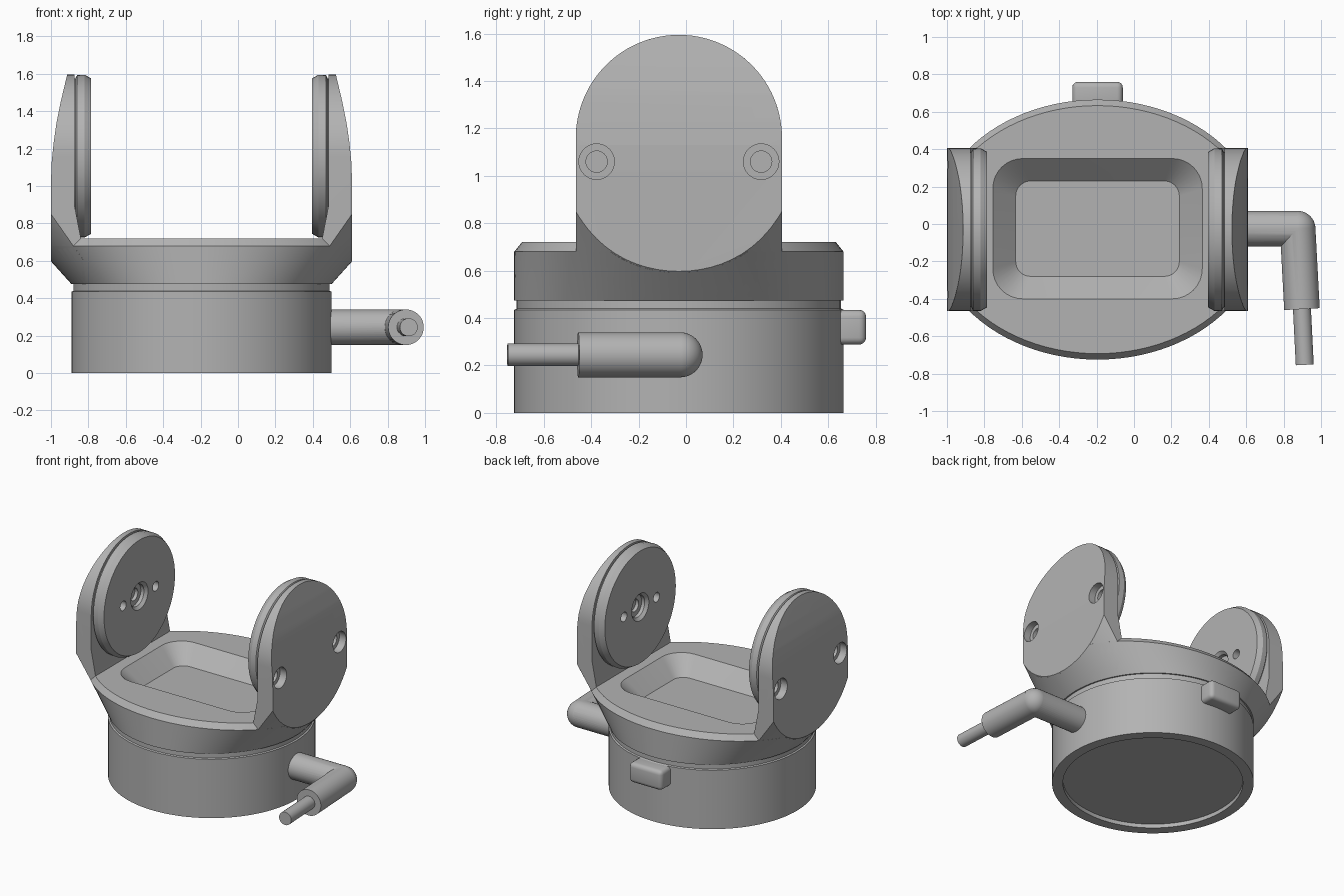
import bpy, bmesh
from math import pi, sin, cos
from mathutils import Vector, Matrix

CENTRE = Vector((-0.195, -0.03, 0))   # axis of the round base

cube = bpy.data.objects.get("Cube")
if cube:
    bpy.data.objects.remove(cube, do_unlink=True)

grey = bpy.data.materials.new("mid_grey")
grey.use_nodes = True
grey.diffuse_color = (0.45, 0.45, 0.45, 1)
grey.node_tree.nodes["Principled BSDF"].inputs["Base Color"].default_value = (0.45, 0.45, 0.45, 1)


def finish(name, bm):
    bmesh.ops.remove_doubles(bm, verts=bm.verts, dist=1e-5)
    bmesh.ops.recalc_face_normals(bm, faces=bm.faces)
    mesh = bpy.data.meshes.new(name)
    bm.to_mesh(mesh)
    bm.free()
    mesh.materials.append(grey)
    ob = bpy.data.objects.new(name, mesh)
    bpy.context.collection.objects.link(ob)
    return ob


def loft(name, rings):
    """Closed solid through rings holding equal numbers of points."""
    bm = bmesh.new()
    loops = [[bm.verts.new(p) for p in ring] for ring in rings]
    n = len(loops[0])
    for a, b in zip(loops, loops[1:]):
        for i in range(n):
            j = (i + 1) % n
            bm.faces.new((a[i], a[j], b[j], b[i]))
    bm.faces.new(loops[0])
    bm.faces.new(loops[-1])
    return finish(name, bm)


def ellipse(a, b, z, n=96):
    return [(a * cos(2 * pi * i / n), b * sin(2 * pi * i / n), z) for i in range(n)]


def turned(name, profile, n=64):
    """Lathe of (radius, height) pairs around z."""
    return loft(name, [ellipse(r, r, z, n) for r, z in profile])


def along_x(ob, y, z):
    """Turn a z-axis part so its axis is +x, passing through y, z."""
    ob.data.transform(Matrix.Translation((0, y, z)) @ Matrix.Rotation(pi / 2, 4, 'Y'))
    return ob


def rounded_rect(hx, hy, r, cy, z, n=8):
    pts = []
    for k, (sx, sy) in enumerate([(1, 1), (-1, 1), (-1, -1), (1, -1)]):
        for i in range(n + 1):
            t = (k + i / n) * pi / 2
            pts.append((sx * (hx - r) + r * cos(t), cy + sy * (hy - r) + r * sin(t), z))
    return pts


def boolean(ob, tool, operation):
    mod = ob.modifiers.new("cut", 'BOOLEAN')
    mod.operation, mod.object, mod.solver = operation, tool, 'EXACT'
    bpy.context.view_layer.update()
    graph = bpy.context.evaluated_depsgraph_get()
    mesh = bpy.data.meshes.new_from_object(ob.evaluated_get(graph))
    ob.modifiers.clear()
    ob.data = mesh
    bpy.data.objects.remove(tool, do_unlink=True)


def box(name, x, y, z):
    return loft(name, [[(x[0], y[0], h), (x[1], y[0], h), (x[1], y[1], h), (x[0], y[1], h)] for h in z])


def mirrored(ob, name):
    bm = bmesh.new()
    bm.from_mesh(ob.data)
    bm.transform(Matrix.Scale(-1, 4, (1, 0, 0)))
    return finish(name, bm)


def rod(name, start, end, r, n=48):
    start, end = Vector(start), Vector(end)
    d = end - start
    ob = turned(name, [(r, 0), (r, d.length)], n)
    ob.data.transform(Matrix.Translation(start) @ d.to_track_quat('Z', 'Y').to_matrix().to_4x4())
    return ob


parts = []
R = 0.695          # base radius
FLARE = 0.9        # sideways growth per unit height

# Round base with seam groove and hollow underside
parts.append(turned("base", [(0.001, 0.03), (0.62, 0.03), (0.62, 0), (R, 0), (R, 0.435),
                             (0.685, 0.44), (0.685, 0.48), (0.001, 0.48)], 96))

# Flared deck with bevelled rim and dished tray
deck = loft("deck", [ellipse(R, R, 0.475), ellipse(0.785, R, 0.575),
                     ellipse(0.88, R, 0.68), ellipse(0.855, R - 0.032, 0.72)])
boolean(deck, box("side_trim", (-0.8, 0.8), (-1, 1), (0.3, 1)), 'INTERSECT')
tray = loft("tray_cutter", [rounded_rect(0.4375, 0.255, 0.08, 0.005, 0.60),
                            rounded_rect(0.56, 0.375, 0.16, 0.005, 0.72),
                            rounded_rect(0.56, 0.375, 0.16, 0.005, 0.80)])
boolean(deck, tray, 'DIFFERENCE')
parts.append(deck)

# Upright arm: side profile, trimmed by an arch and by the flare
profile = [(0.62, 0.476), (0.645, 0.72), (0.68, 0.9), (0.68, 1.65), (0.705, 1.65),
           (0.722, 1.58), (0.753, 1.45), (0.775, 1.34), (0.791, 1.23), (0.801, 1.13),
           (0.805, 1.02), (0.805, 0.476)]
arm = loft("left_arm", [[(x, y, z) for x, z in profile] for y in (-0.6, 0.6)])
arch = [(0.435 * cos(pi * i / 48), 1.16 + 0.435 * sin(pi * i / 48)) for i in range(49)]
arch += [(-0.435, 0.3), (0.435, 0.3)]
boolean(arm, loft("arch", [[(x, y, z) for y, z in arch] for x in (0.4, 1)]), 'INTERSECT')
heights = [0.475 + 0.05 * i for i in range(10)] + [1.7]
flare = loft("flare", [ellipse(R + FLARE * (min(z, 0.95) - 0.475), R, z) for z in heights])
boolean(arm, flare, 'INTERSECT')

# Stepped screw holes in the arm
for y in (-0.347, 0.347):
    hole = turned("screw_hole", [(0.045, 0.72), (0.045, 0.75), (0.075, 0.75), (0.075, 0.9)], 32)
    boolean(arm, along_x(hole, y, 1.06), 'DIFFERENCE')

# Round pivot pad with groove, bevel, centre socket and pin holes
pad = along_x(turned("left_pivot_pad", [
    (0.001, 0.69), (0.415, 0.69), (0.415, 0.675), (0.433, 0.665), (0.435, 0.625), (0.415, 0.59),
    (0.10, 0.59), (0.08, 0.61), (0.08, 0.635), (0.045, 0.635), (0.045, 0.66), (0.001, 0.66)]), 0, 1.16)
for y in (-0.19, 0.19):
    boolean(pad, along_x(turned("pin_hole", [(0.035, 0.5), (0.035, 0.64)], 24), y, 1.16), 'DIFFERENCE')
parts += [arm, pad, mirrored(arm, "right_arm"), mirrored(pad, "right_pivot_pad")]

# Rounded catch on the back
catch = box("rear_catch", (-0.135, 0.135), (0.64, 0.79), (0.288, 0.435))
bm = bmesh.new()
bm.from_mesh(catch.data)
bmesh.ops.bevel(bm, geom=bm.edges[:], offset=0.03, segments=4, profile=0.5, affect='EDGES')
bm.to_mesh(catch.data)
bm.free()
parts.append(catch)

# Elbow plug and cable on the left side
corner, tip, end = (1.07, 0.005, 0.245), (1.093, -0.425, 0.245), (1.108, -0.723, 0.245)
plug = rod("elbow_plug", (0.66, 0.005, 0.245), corner, 0.095)
bm = bmesh.new()
bmesh.ops.create_uvsphere(bm, u_segments=48, v_segments=24, radius=0.095)
bm.transform(Matrix.Translation(corner))
boolean(plug, finish("elbow_ball", bm), 'UNION')
boolean(plug, rod("plug_grip", corner, tip, 0.095), 'UNION')
parts += [plug, rod("cable", tip, end, 0.048, 32)]

# Place on the base axis and shade
bpy.ops.object.select_all(action='DESELECT')
for ob in parts:
    ob.location = CENTRE
    ob.select_set(True)
bpy.context.view_layer.objects.active = parts[0]
bpy.ops.object.shade_smooth_by_angle(angle=0.44)
